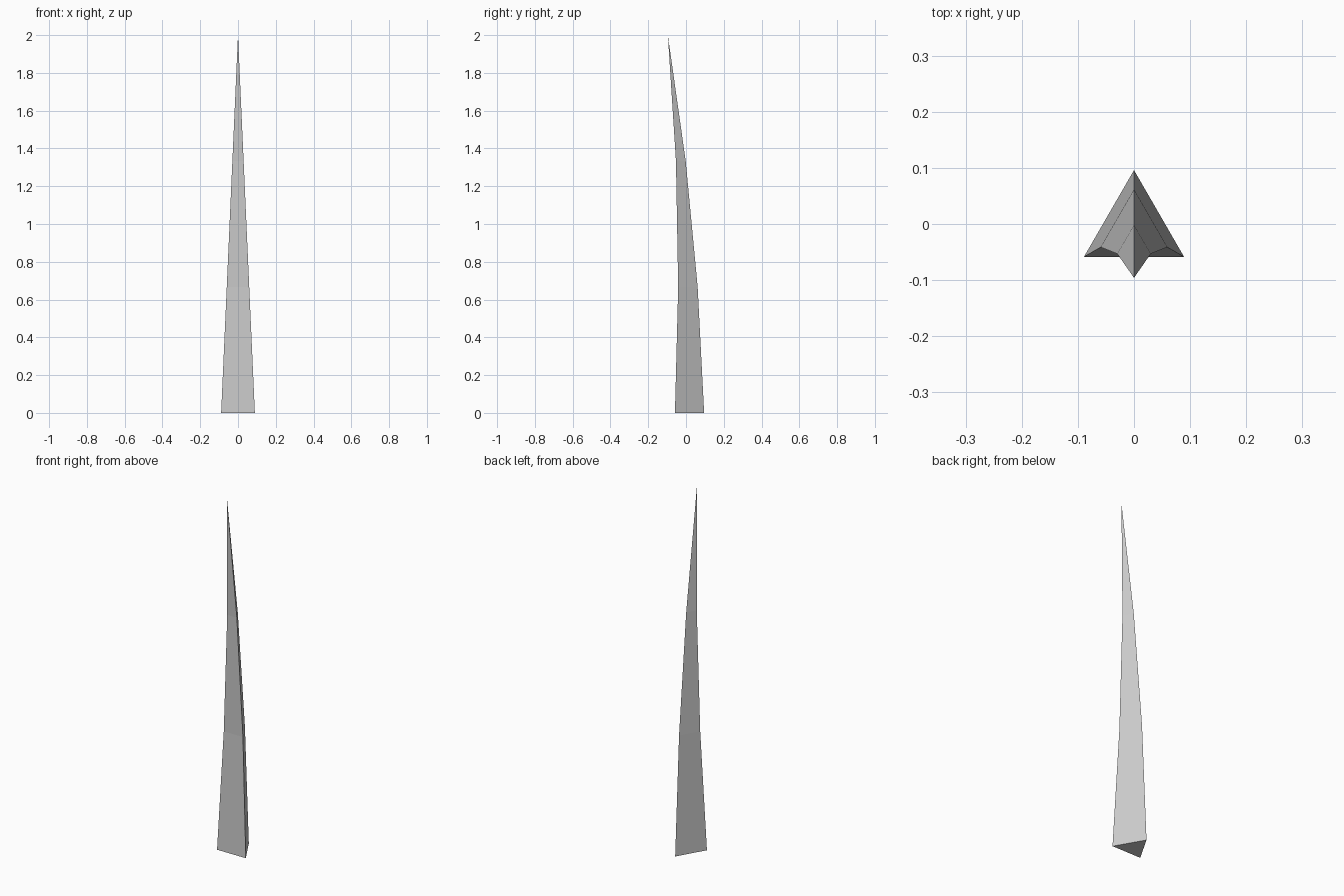
import bpy, bmesh
from math import radians, sin, cos

if "Cube" in bpy.data.objects:
    bpy.data.objects.remove(bpy.data.objects["Cube"])

R = 0.103           # base circumradius of the triangular section
HEIGHT = 2.0
# centre line bending towards the front: (y, z, scale) per ring
RINGS = [(-0.007, 0.0, 1.0),
         (-0.007, HEIGHT / 3, 2 / 3),
         (-0.036, HEIGHT * 2 / 3, 1 / 3)]
TIP = (0, -0.096, HEIGHT)

bm = bmesh.new()

# tapering triangular rings, one corner to the back
loops = [[bm.verts.new((R * s * cos(radians(90 + 120 * i)),
                        y + R * s * sin(radians(90 + 120 * i)), z))
          for i in range(3)] for y, z, s in RINGS]

# side walls
for low, high in zip(loops, loops[1:]):
    for i in range(3):
        j = (i + 1) % 3
        bm.faces.new((low[i], low[j], high[j], high[i]))

# pointed tip and base cap
tip = bm.verts.new(TIP)
for i in range(3):
    bm.faces.new((loops[-1][i], loops[-1][(i + 1) % 3], tip))
bm.faces.new(loops[0][::-1])

bmesh.ops.recalc_face_normals(bm, faces=bm.faces)
mesh = bpy.data.meshes.new("grass_blade")
bm.to_mesh(mesh)
bm.free()
bpy.context.collection.objects.link(bpy.data.objects.new("grass_blade", mesh))
